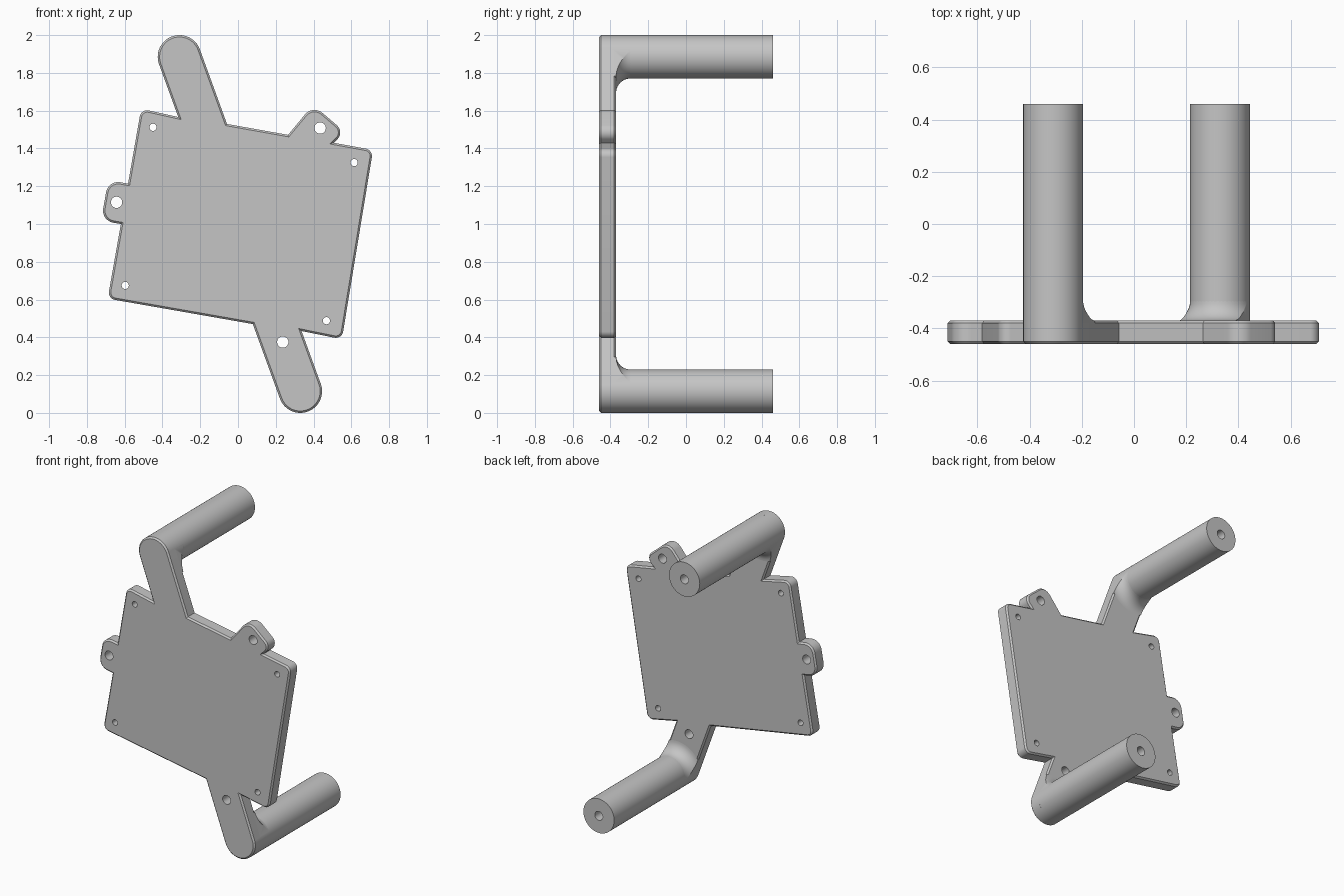
import bpy, bmesh, math
from mathutils import Vector, Matrix

if "Cube" in bpy.data.objects:
    bpy.data.objects.remove(bpy.data.objects["Cube"])

FRONT, PLATE_BACK, BACK = -0.46, -0.37, 0.46
CHAMFER = 0.01
R = 0.115                                  # post radius and half arm width
FILLET = 0.075
TOP, BOTTOM = Vector((-0.31, 1.885)), Vector((0.33, R))
LEAN = math.radians(20)                    # arm direction in the x-z plane
UP = Vector((-math.sin(LEAN), math.cos(LEAN)))
SIDE = Vector((UP.y, -UP.x))

SHADE = (0.56, 0.56, 0.56, 1)
grey = bpy.data.materials.new("light grey")
grey.use_nodes = True
grey.diffuse_color = SHADE
grey.node_tree.nodes["Principled BSDF"].inputs["Base Color"].default_value = SHADE


def make(name, bm):
    bmesh.ops.recalc_face_normals(bm, faces=bm.faces)
    mesh = bpy.data.meshes.new(name)
    bm.to_mesh(mesh)
    bm.free()
    obj = bpy.data.objects.new(name, mesh)
    obj.data.materials.append(grey)
    bpy.context.collection.objects.link(obj)
    return obj


def activate(obj):
    bpy.ops.object.select_all(action='DESELECT')
    obj.select_set(True)
    bpy.context.view_layer.objects.active = obj


def add_rod(bm, x, z, radius, y0, y1, sides):
    place = Matrix.Translation((x, (y0 + y1) / 2, z)) @ Matrix.Rotation(math.pi / 2, 4, 'X')
    bmesh.ops.create_cone(bm, cap_ends=True, segments=sides, radius1=radius,
                          radius2=radius, depth=y1 - y0, matrix=place)


def cut(obj, rods):
    """Drill a list of (x, z, radius, y0, y1) holes."""
    bm = bmesh.new()
    for rod in rods:
        add_rod(bm, *rod, 24)
    drill = make("drill", bm)
    drill.hide_render = True
    mod = obj.modifiers.new("holes", 'BOOLEAN')
    mod.operation, mod.solver, mod.object = 'DIFFERENCE', 'EXACT', drill
    activate(obj)
    bpy.ops.object.modifier_apply(modifier=mod.name)
    bpy.data.objects.remove(drill)


def smooth(obj):
    activate(obj)
    bpy.ops.object.shade_smooth_by_angle(angle=math.radians(30))


def loft(bm, rings):
    """Join closed rings of points and cap both ends."""
    rows = [[bm.verts.new(p) for p in ring] for ring in rings]
    for a, b in zip(rows, rows[1:]):
        for k in range(len(a)):
            n = (k + 1) % len(a)
            bm.faces.new((a[k], a[n], b[n], b[k]))
    bm.faces.new(rows[0])
    bm.faces.new(rows[-1])


def rounded(corners):
    """Replace each (point, radius) corner by a tangent arc."""
    out = []
    for i, (p, r) in enumerate(corners):
        p = Vector(p)
        arc = [p]
        if r:
            a = (Vector(corners[i - 1][0]) - p).normalized()
            b = (Vector(corners[(i + 1) % len(corners)][0]) - p).normalized()
            half = a.angle(b) / 2
            outward, across = -(a + b).normalized(), (a - b).normalized()
            centre = p - outward * r / math.sin(half)
            reach = math.pi / 2 - half
            steps = max(4, round(2 * reach / math.radians(7.5)))
            angles = [reach * (1 - 2 * k / steps) for k in range(steps + 1)]
            arc = [centre + (outward * math.cos(t) + across * math.sin(t)) * r for t in angles]
        out += [q for q in arc if not out or (q - out[-1]).length > 0.002]
    return out


def inset(points, distance):
    """Move a clockwise outline inwards with mitred corners."""
    out = []
    for i, p in enumerate(points):
        d1 = (p - points[i - 1]).normalized()
        d2 = (points[(i + 1) % len(points)] - p).normalized()
        n1, n2 = Vector((d1.y, -d1.x)), Vector((d2.y, -d2.x))
        out.append(p + (n1 + n2) * distance / (1 + n1.dot(n2)))
    return out


def arm(centre, up, side):
    """Corners of one arm: root, square tip to be rounded, root."""
    return [(centre - side * R - up * 0.297, 0),
            (centre + (up - side) * R, R), (centre + (up + side) * R, R),
            (centre + side * R - up * 0.42, 0)]


# Tilted plate with two lugs and two arms, as one chamfered outline
outline = rounded([
    ((-0.69, 0.605), 0.04), ((-0.62, 1.0), 0),
    ((-0.725, 1.018), 0.065), ((-0.687, 1.232), 0.065), ((-0.582, 1.214), 0),
    ((-0.513, 1.61), 0.04),
    *arm(TOP, UP, SIDE),
    ((0.265, 1.472), 0),
    ((0.397, 1.631), 0.065), ((0.565, 1.487), 0.05), ((0.507, 1.43), 0),
    ((0.715, 1.392), 0.04), ((0.55, 0.39), 0.04),
    *arm(BOTTOM, -UP, -SIDE),
])
rim = inset(outline, CHAMFER)
layers = [(rim, FRONT), (outline, FRONT + CHAMFER),
          (outline, PLATE_BACK - CHAMFER), (rim, PLATE_BACK)]
bm = bmesh.new()
loft(bm, [[(p.x, y, p.y) for p in points] for points, y in layers])
plate = make("plate", bm)

# Screw holes in the corners, larger holes in the lugs and lower arm
holes = [(-0.45, 1.512, 0.019), (0.615, 1.325, 0.019), (-0.597, 0.675, 0.019),
         (0.468, 0.488, 0.019), (-0.643, 1.115, 0.03), (0.435, 1.508, 0.03), (0.237, 0.375, 0.03)]
cut(plate, [(x, z, r, FRONT - 0.1, PLATE_BACK + 0.1) for x, z, r in holes])
smooth(plate)

for label, centre, inward in (("upper", TOP, -UP), ("lower", BOTTOM, UP)):
    # Round post with a blind hole in its end
    bm = bmesh.new()
    add_rod(bm, centre.x, centre.y, R, FRONT + CHAMFER, BACK, 64)
    post = make(label + "_post", bm)
    cut(post, [(centre.x, centre.y, 0.03, BACK - 0.3, BACK + 0.1)])
    smooth(post)

    # Concave flare from the post into the arm, trimmed to the arm width
    rings = []
    for i in range(25):
        w = R * math.sin(math.pi * (i / 24 - 0.5))
        section = [(-0.002, PLATE_BACK - 0.02), (-0.002, PLATE_BACK + FILLET)]
        for k in range(11):
            t = math.pi / 2 * k / 10
            radius = R + FILLET * (1 - math.cos(t))
            section.append((math.sqrt(max(0, radius ** 2 - w ** 2)),
                            PLATE_BACK + FILLET * (1 - math.sin(t))))
        section.append((section[-1][0], PLATE_BACK - 0.02))
        spots = [(centre + inward * along + SIDE * w, y) for along, y in section]
        rings.append([(p.x, y, p.y) for p, y in spots])
    bm = bmesh.new()
    loft(bm, rings)
    smooth(make(label + "_flare", bm))
